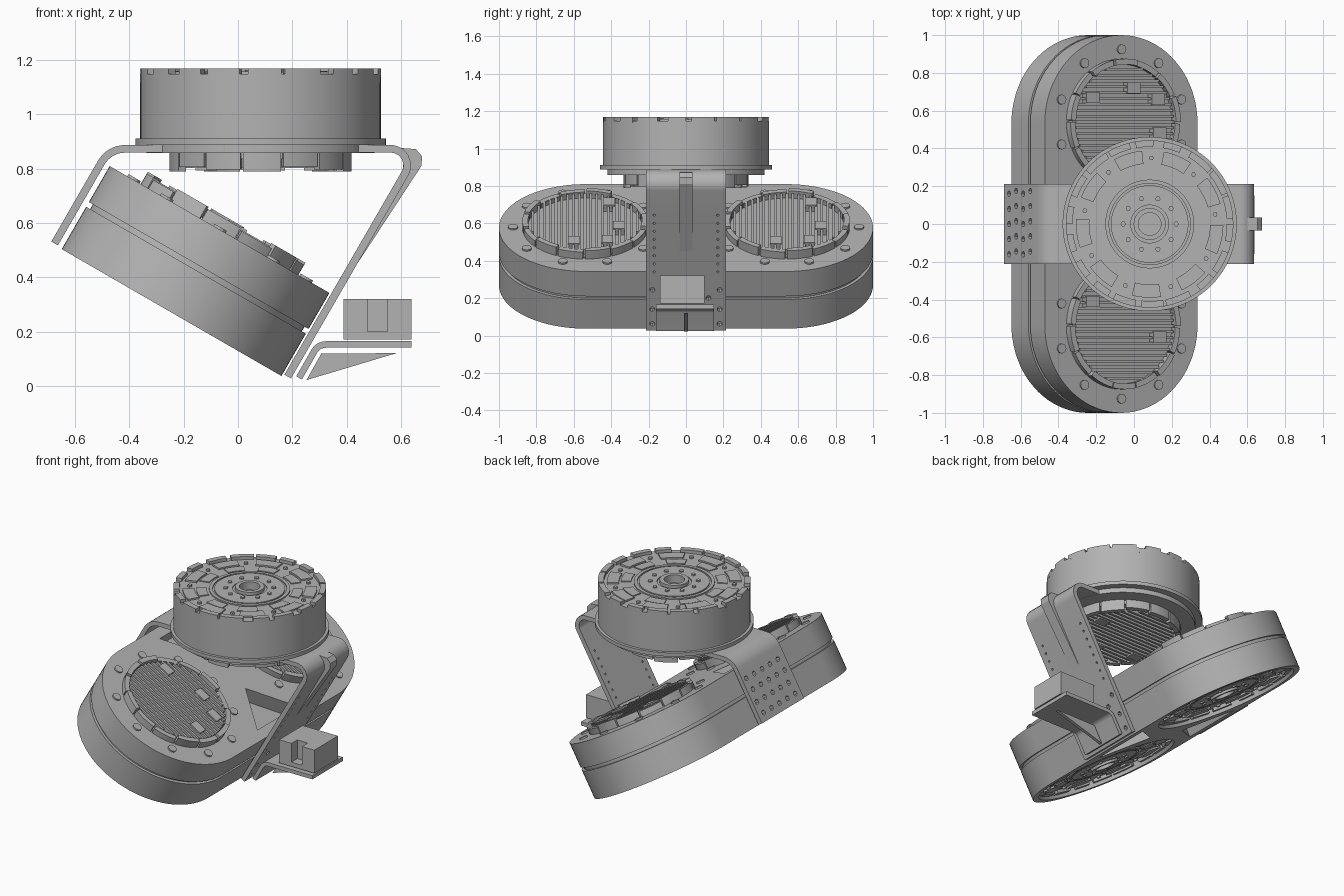
import bpy, bmesh, random
from math import sin, cos, pi, radians, sqrt, tan
from mathutils import Matrix, Vector

random.seed(4)
if "Cube" in bpy.data.objects:
    bpy.data.objects.remove(bpy.data.objects["Cube"])

metal = bpy.data.materials.new("machined grey")
metal.use_nodes = True
GREY = (0.45, 0.45, 0.45, 1)
metal.diffuse_color = GREY
metal.node_tree.nodes["Principled BSDF"].inputs["Base Color"].default_value = GREY

T = Matrix.Translation
made = []


def finish(name, bm, at=Matrix()):
    """Turn a bmesh into a named object placed by a matrix."""
    bmesh.ops.recalc_face_normals(bm, faces=bm.faces)
    bm.transform(at)
    me = bpy.data.meshes.new(name)
    bm.to_mesh(me)
    bm.free()
    me.materials.append(metal)
    ob = bpy.data.objects.new(name, me)
    bpy.context.collection.objects.link(ob)
    made.append(ob)
    return ob


def prism(bm, pts, lo, hi, at=Matrix()):
    """Extrude a 2D outline from lo to hi along local z."""
    a = [bm.verts.new(at @ Vector((x, y, lo))) for x, y in pts]
    b = [bm.verts.new(at @ Vector((x, y, hi))) for x, y in pts]
    bm.faces.new(a)
    bm.faces.new(b)
    for i in range(len(a)):
        j = (i + 1) % len(a)
        bm.faces.new((a[i], a[j], b[j], b[i]))


def ring(bm, r0, r1, lo, hi, n=64):
    """Tube between two radii."""
    loops = [[bm.verts.new((r * cos(2 * pi * i / n), r * sin(2 * pi * i / n), z)) for i in range(n)]
             for r, z in ((r0, lo), (r1, lo), (r1, hi), (r0, hi))]
    for k in range(4):
        p, q = loops[k], loops[(k + 1) % 4]
        for i in range(n):
            j = (i + 1) % n
            bm.faces.new((p[i], p[j], q[j], q[i]))


def circle(r, n=64, x=0, y=0):
    return [(x + r * cos(2 * pi * i / n), y + r * sin(2 * pi * i / n)) for i in range(n)]


def sector(r0, r1, a, b, n=8):
    ang = [a + (b - a) * i / n for i in range(n + 1)]
    return [(r1 * cos(t), r1 * sin(t)) for t in ang] + [(r0 * cos(t), r0 * sin(t)) for t in reversed(ang)]


def rect(x0, x1, y0, y1):
    return [(x0, y0), (x1, y0), (x1, y1), (x0, y1)]


def cut(ob, bm, at=Matrix()):
    cutter = finish("cutter", bm, at)
    made.remove(cutter)
    cutter.hide_render = True
    mod = ob.modifiers.new("cut", "BOOLEAN")
    mod.operation, mod.solver, mod.object = "DIFFERENCE", "EXACT", cutter
    bpy.context.view_layer.objects.active = ob
    bpy.ops.object.modifier_apply(modifier=mod.name)
    bpy.data.objects.remove(cutter)


def output_face(name, at, R):
    """Patterned output end of a motor, outer side at local z = 0."""
    bm = bmesh.new()
    ring(bm, 0.06, R, 0.02, 0.05)
    ring(bm, 0.06, 0.085, 0.0, 0.03, 32)
    ring(bm, 0.1, 0.205, 0.012, 0.03)
    ring(bm, 0.215, 0.235, 0.012, 0.03)
    prism(bm, circle(0.06, 32), 0.05, 0.07)
    for i in range(10):
        t = 2 * pi * i / 10
        prism(bm, circle(0.014, 6, 0.14 * cos(t), 0.14 * sin(t)), 0.004, 0.03)
    for i in range(9):
        t = 2 * pi * i / 9
        prism(bm, sector(0.25, 0.31, t + 0.1, t + 0.5), 0.014, 0.03)
        prism(bm, sector(0.32, 0.39, t + 0.02, t + 0.42), 0.01, 0.03)
        prism(bm, circle(0.013, 6, 0.35 * cos(t + 0.55), 0.35 * sin(t + 0.55)), 0.008, 0.03)
    for i in range(18):
        t = 2 * pi * i / 18
        prism(bm, sector(R - 0.035, R, t, t + random.choice((0.22, 0.28, 0.32))), 0.0, 0.03)
    return finish(name, bm, at)


def finned_hub(name, at, base, top):
    """Electronics end: notched rim around straight cooling fins."""
    bm = bmesh.new()
    floor = top - 0.045
    prism(bm, circle(0.325), base, floor)
    for i in range(14):
        t = 2 * pi * i / 14
        prism(bm, sector(0.305, 0.335, t, t + 0.42), base, top - 0.008 * (i % 3))
    for i in range(-9, 10):
        y = i * 0.031
        h = sqrt(0.3 ** 2 - y * y)
        prism(bm, rect(-h, h, y - 0.007, y + 0.007), floor, top - 0.012)
    for x, y in ((0.05, 0.18), (0.21, -0.06), (-0.2, 0.13), (0.2, 0.12)):
        prism(bm, rect(x - 0.04, x + 0.04, y - 0.03, y + 0.03), floor, top - 0.004)
    return finish(name, bm, at)


# Upper motor, output end facing up
up = T((0.083, 0, 1.168)) @ Matrix.Rotation(pi, 4, "X")
output_face("upper_motor_output_face", up, 0.443)
bm = bmesh.new()
ring(bm, 0.3, 0.443, 0.021, 0.27, 96)
finish("upper_motor_body", bm, up)
bm = bmesh.new()
ring(bm, 0.3, 0.461, 0.257, 0.28, 96)
for i in range(10):
    t = 2 * pi * i / 10
    prism(bm, circle(0.02, 12, 0.4 * cos(t), 0.4 * sin(t)), 0.27, 0.3)
finish("upper_motor_flange", bm, up)
finned_hub("upper_motor_hub", up, 0.25, 0.378)
bm = bmesh.new()
ring(bm, 0.325, 0.42, 0.28, 0.31)
finish("upper_motor_mount_ring", bm, up)

# Tilted twin housing: two stadium shells with a groove between them
tilt = T((-0.2445, 0, 0.2705)) @ Matrix.Rotation(radians(30), 4, "Y")
MID = 0.54


def stadium(r, n=40):
    half = [(r * cos(pi * i / n), 0.533 + r * sin(pi * i / n)) for i in range(n + 1)]
    return half + [(-x, -y) for x, y in half]


for name, lo, hi, r in (("housing_lower_shell", 0, 0.18, 0.467), ("housing_seam", 0.178, 0.202, 0.45),
                        ("housing_upper_shell", 0.2, 0.353, 0.467)):
    bm = bmesh.new()
    prism(bm, stadium(r), lo, hi)
    shell = finish(name, bm, tilt)
    if name == "housing_seam":
        continue
    # Triangular pockets between the two motors, and round openings below
    bm = bmesh.new()
    z0, z1 = (-0.1, 0.1) if lo == 0 else (0.26, 0.5)
    for s in (-1, 1):
        prism(bm, [(s * 0.14, 0), (s * 0.4, 0.2), (s * 0.4, -0.2)], z0, z1)
        if lo == 0:
            prism(bm, circle(0.425, 64, 0, s * MID), -0.1, 0.07)
    cut(shell, bm, tilt)

for side, s in (("left", 1), ("right", -1)):
    at = tilt @ T((0, s * MID, 0.02))
    output_face("lower_motor_output_face_" + side, at, 0.42)
    finned_hub("lower_motor_hub_" + side, at, 0.3, 0.385)
    bm = bmesh.new()
    for i in range(10):
        t = 2 * pi * i / 10 + pi / 2
        prism(bm, circle(0.026, 12, 0.385 * cos(t), 0.385 * sin(t)), 0.3, 0.342)
    finish("housing_bolts_" + side, bm, at)


def fillet(a, b, c, r, n=8):
    """Round corner b of the path a-b-c."""
    a, b, c = Vector(a), Vector(b), Vector(c)
    u, v = (a - b).normalized(), (c - b).normalized()
    half = u.angle(v) / 2
    centre = b + (u + v).normalized() * r / sin(half)
    p, q = b + u * r / tan(half) - centre, b + v * r / tan(half) - centre
    return [centre + p.lerp(q, i / n).normalized() * r for i in range(n + 1)]


def strip(path, thick):
    """Outline of constant thickness around an open path."""
    left, right = [], []
    for i, p in enumerate(path):
        d = (path[min(i + 1, len(path) - 1)] - path[max(i - 1, 0)]).normalized()
        n = Vector((-d.y, d.x)) * thick / 2
        left.append(p + n)
        right.append(p - n)
    return left + right[::-1]


# Turns a profile drawn in x and z into a part running along y
side_on = Matrix.Rotation(pi / 2, 4, "X")

# Bent bracket that joins the upper motor to the housing
foot_l, top_l, top_r, foot_r = (-0.675, 0.525), (-0.474, 0.873), (0.667, 0.873), (0.183, 0.035)
path = [Vector(foot_l)] + fillet(foot_l, top_l, top_r, 0.1) + fillet(top_l, top_r, foot_r, 0.06) + [Vector(foot_r)]
bm = bmesh.new()
prism(bm, strip(path, 0.028), -0.213, 0.213, side_on)
bracket = finish("bracket", bm)
bm = bmesh.new()
prism(bm, circle(0.34), 0.2, 0.4)
cut(bracket, bm, up)
bm = bmesh.new()
lean = Matrix.Rotation(radians(-60), 4, "Y")


def hole(base, along, y, r, n):
    p = (base[0] + along * 0.5, y, base[1] + along * 0.866)
    prism(bm, circle(r, n), -0.04, 0.04, T(p) @ lean)


for row in range(4):
    for col in range(-2, 3):
        hole(foot_l, 0.05 + row * 0.075, col * 0.08 + 0.015 * (row % 2), 0.016, 6)
for s in (-1, 1):
    for along, y in ((0.04, 0.18), (0.04, 0.1), (0.13, 0.18), (0.2, 0.12), (0.25, 0.18)):
        hole(foot_r, along, s * y, 0.014, 8)
    for i in range(8):
        hole(foot_r, 0.36 + i * 0.05, s * 0.17, 0.007, 6)
cut(bracket, bm)

# Stiffening rib on the outer side of the long leg
bm = bmesh.new()
prism(bm, [(0.58, 0.878), (0.655, 0.872), (0.678, 0.845), (0.675, 0.81), (0.58, 0.665), (0.36, 0.33),
           (0.6, 0.745), (0.61, 0.83)], -0.034, 0.034, side_on)
finish("bracket_rib", bm)

# Small bent shelf with a gusset, carrying the sensor box
tab, bend, end = (0.225, 0.03), (0.295, 0.153), (0.638, 0.153)
bm = bmesh.new()
prism(bm, strip([Vector(tab)] + fillet(tab, bend, end, 0.05) + [Vector(end)], 0.024), -0.15, 0.16, side_on)
finish("shelf", bm)
bm = bmesh.new()
prism(bm, [(0.252, 0.022), (0.307, 0.12), (0.583, 0.121)], -0.01, 0.01, side_on)
finish("shelf_gusset", bm)
bm = bmesh.new()
prism(bm, rect(0.388, 0.638, -0.139, 0.1), 0.172, 0.32)
box = finish("sensor_box", bm)
bm = bmesh.new()
prism(bm, rect(0.476, 0.55, -0.2, -0.08), 0.2, 0.4)
cut(box, bm)

# Smooth the curved walls and keep the edges crisp
bpy.ops.object.select_all(action="DESELECT")
for ob in made:
    ob.select_set(True)
bpy.context.view_layer.objects.active = made[0]
bpy.ops.object.shade_smooth_by_angle(angle=radians(25))
